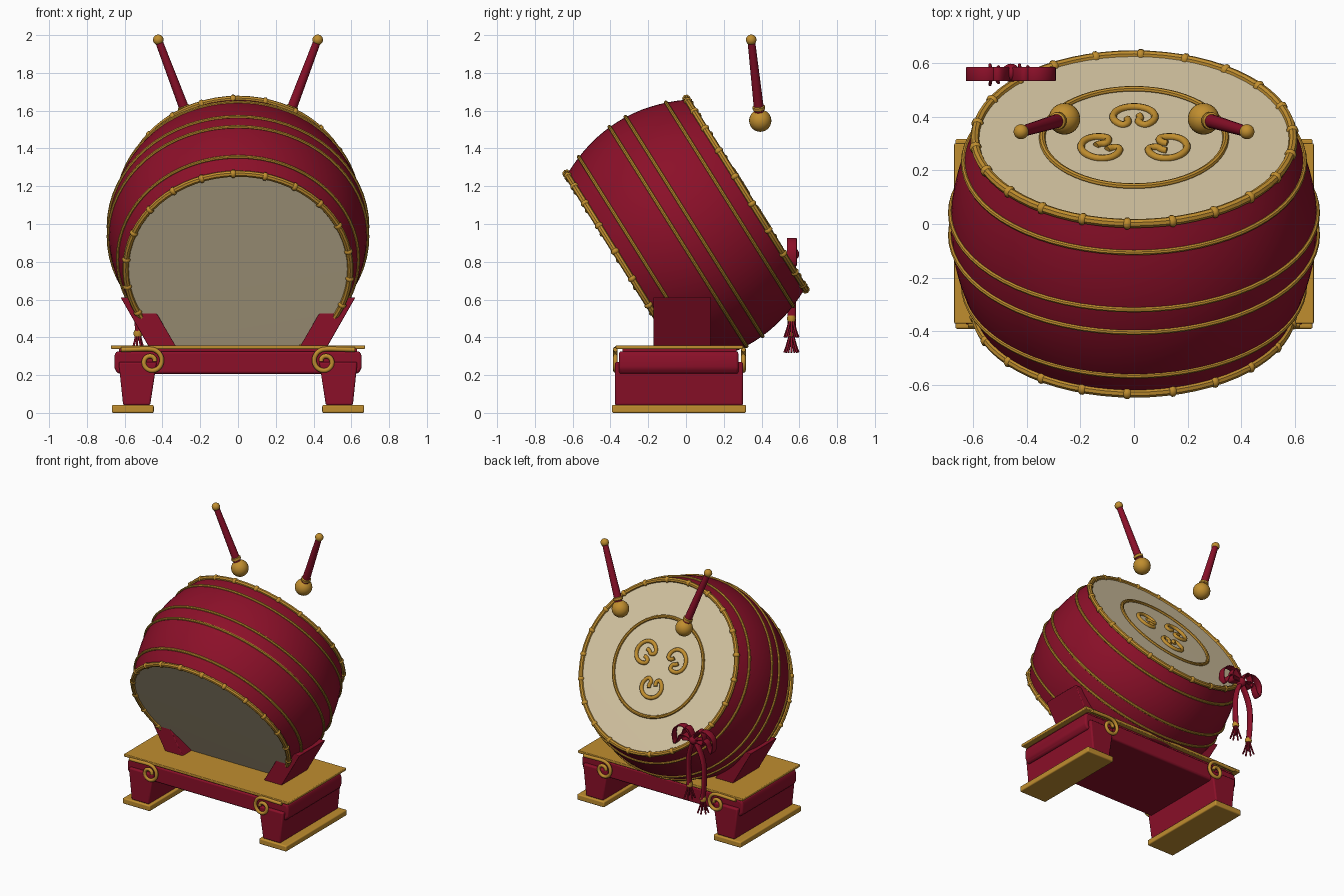
import bpy, bmesh, math
from math import sin, cos, pi, radians
from mathutils import Vector, Matrix

if "Cube" in bpy.data.objects:
    bpy.data.objects.remove(bpy.data.objects["Cube"])


def material(name, rgb):
    m = bpy.data.materials.new(name)
    m.use_nodes = True
    m.diffuse_color = (*rgb, 1)
    bsdf = next(n for n in m.node_tree.nodes if n.type == 'BSDF_PRINCIPLED')
    bsdf.inputs["Base Color"].default_value = (*rgb, 1)
    return m


RED = material("lacquer red", (0.26, 0.005, 0.022))
GOLD = material("gold", (0.53, 0.27, 0.028))
CREAM = material("drum skin cream", (0.68, 0.57, 0.37))

# The drum's own frame: local z runs along its axis, towards the playing head
DRUM = Matrix.Translation((0, 0, 0.96)) @ Matrix.Rotation(radians(-58), 4, 'X')
HALF = 0.374
WORLD = Matrix.Identity(4)


def select(ob):
    bpy.ops.object.select_all(action='DESELECT')
    bpy.context.view_layer.objects.active = ob
    ob.select_set(True)


def finish(bm, name, mat, matrix=WORLD, smooth=True, bevel=0):
    bmesh.ops.recalc_face_normals(bm, faces=bm.faces)
    me = bpy.data.meshes.new(name)
    bm.to_mesh(me)
    bm.free()
    me.materials.append(mat)
    ob = bpy.data.objects.new(name, me)
    bpy.context.collection.objects.link(ob)
    ob.matrix_world = matrix
    if bevel:
        mod = ob.modifiers.new("bevel", 'BEVEL')
        mod.width, mod.segments = bevel, 3
    if smooth:
        select(ob)
        bpy.ops.object.shade_smooth_by_angle(angle=radians(40))
    return ob


def lathe(name, profile, mat, matrix=WORLD, steps=64):
    """Spin (radius, height) points about the local z axis."""
    bm = bmesh.new()
    vs = [bm.verts.new((r, 0, z)) for r, z in profile]
    es = [bm.edges.new(p) for p in zip(vs, vs[1:])]
    bmesh.ops.spin(bm, geom=vs + es, axis=(0, 0, 1), cent=(0, 0, 0),
                   angle=2 * pi, steps=steps)
    bmesh.ops.remove_doubles(bm, verts=bm.verts, dist=0.0002)
    return finish(bm, name, mat, matrix)


def ring(name, radius, z, tube, matrix=DRUM):
    prof = [(radius + tube * cos(a * pi / 4), z + tube * sin(a * pi / 4)) for a in range(9)]
    return lathe(name, prof, GOLD, matrix)


def prism(name, section, y0, y1, mat, bevel=0):
    """Extrude an x-z outline from y0 to y1."""
    bm = bmesh.new()
    face = bm.faces.new([bm.verts.new((x, y0, z)) for x, z in section])
    new = bmesh.ops.extrude_face_region(bm, geom=[face])["geom"]
    bmesh.ops.translate(bm, vec=(0, y1 - y0, 0),
                        verts=[v for v in new if isinstance(v, bmesh.types.BMVert)])
    return finish(bm, name, mat, bevel=bevel)


def box(x0, x1, z0, z1):
    return [(x0, z0), (x1, z0), (x1, z1), (x0, z1)]


def ball(name, centre, r, mat):
    bm = bmesh.new()
    bmesh.ops.create_uvsphere(bm, u_segments=24, v_segments=14, radius=r)
    return finish(bm, name, mat, Matrix.Translation(centre))


def sweep(name, points, mat, tube=0.0, width=0.0, matrix=WORLD):
    """Smooth path swept as a round tube, or as a flat ribbon when width is given."""
    cu = bpy.data.curves.new(name, 'CURVE')
    cu.dimensions = '2D' if width else '3D'
    if width:
        cu.fill_mode = 'NONE'
    cu.extrude, cu.bevel_depth = width / 2, tube
    cu.bevel_resolution, cu.resolution_u = (1 if width else 2), 5
    sp = cu.splines.new('NURBS')
    sp.points.add(len(points) - 1)
    for p, co in zip(sp.points, points):
        p.co = (*co, 1)
    sp.use_endpoint_u, sp.order_u = True, 3
    cu.use_fill_caps = not width
    cu.materials.append(mat)
    ob = bpy.data.objects.new(name, cu)
    bpy.context.collection.objects.link(ob)
    ob.matrix_world = matrix
    select(ob)
    bpy.ops.object.convert(target='MESH')
    bpy.ops.object.shade_smooth_by_angle(angle=radians(50))
    return ob


# Barrel shell
def shell_radius(z):
    return 0.685 - 0.095 * (z / HALF) ** 2


lathe("drum_shell", [(shell_radius(i * HALF / 8), i * HALF / 8) for i in range(-8, 9)], RED, DRUM, 80)

# Skins, jointed rims and bands
for side, label in ((1, "playing"), (-1, "front")):
    end = side * HALF
    lathe(label + "_skin", [(0, end + side * 0.004), (0.595, end + side * 0.002)], CREAM, DRUM)
    ring(label + "_rim", 0.595, end, 0.017)
    for i in range(22):
        a = 2 * pi * i / 22 + 0.1
        at = DRUM @ Matrix.Rotation(a, 4, 'Z') @ Matrix.Translation((0.595, 0, end))
        at = at @ Matrix.Rotation(pi / 2, 4, 'X')
        lathe(label + "_rim_joint", [(0.015, -0.014), (0.023, -0.005), (0.023, 0.005), (0.015, 0.014)],
              GOLD, at, 8)
    for z in (0.05, 0.272):
        ring(label + "_band", shell_radius(z) + 0.002, side * z, 0.01)

# Gold ornament on the playing skin
ring("skin_circle", 0.343, HALF + 0.006, 0.012)
for k in range(3):
    at = DRUM @ Matrix.Rotation(pi / 2 + k * 2 * pi / 3, 4, 'Z') @ Matrix.Translation((0.145, 0, HALF + 0.008))
    arc = [(0.072 * cos(a), 0.08 * sin(a), 0) for a in (radians(-150 + 25 * i) for i in range(13))]
    hook = [(-0.035, -0.012, 0), (-0.012, -0.026, 0), (0.008, -0.02, 0)]
    tip = [(-0.04, 0.018, 0), (-0.015, 0.025, 0)]
    sweep("skin_swirl", hook[::-1] + arc + tip, GOLD, 0.014, matrix=at)

# Stand: slab, neck, apron
Y0, Y1 = -0.372, 0.302
prism("stand_top", box(-0.672, 0.672, 0.338, 0.358), Y0, Y1, GOLD, 0.005)
prism("stand_neck", box(-0.63, 0.63, 0.31, 0.34), Y0 + 0.035, Y1 - 0.035, RED)
prism("stand_apron", [(-0.635, 0.207), (0.635, 0.207), (0.655, 0.235), (0.655, 0.3), (0.645, 0.326),
                      (-0.645, 0.326), (-0.655, 0.3), (-0.655, 0.235)], Y0 + 0.018, Y1 - 0.025, RED, 0.012)

for s, side in ((1, "left"), (-1, "right")):
    def flip(pts):
        return [(s * x, z) for x, z in pts]

    # Legs, foot pads and slanted cradle boards
    prism(side + "_leg", flip([(0.465, 0.04), (0.608, 0.04), (0.632, 0.27), (0.43, 0.27)]),
          Y0 - 0.004, Y1, RED, 0.01)
    prism(side + "_foot", flip(box(0.446, 0.668, 0, 0.042)), -0.392, 0.318, GOLD, 0.008)
    prism(side + "_cradle", flip([(0.33, 0.355), (0.475, 0.355), (0.622, 0.612), (0.48, 0.612)]),
          -0.172, 0.132, RED, 0.005)

    # Corner scrolls
    for y, face in ((Y0 - 0.002, "front"), (Y1 + 0.002, "back")):
        spiral = [(0.468, 0.27)]
        pts = [(0.62, 0.335), (0.56, 0.336)]
        for i in range(16):
            a, r = pi / 2 + i * radians(30), 0.068 - 0.0032 * i
            pts.append((0.46 + r * cos(a), 0.272 + r * sin(a)))
        sweep(side + "_" + face + "_scroll", [(s * x, y, z) for x, z in pts], GOLD, 0.0125)

    # Drumsticks floating above the head
    head, tip = Vector((s * 0.26, 0.393, 1.547)), Vector((s * 0.422, 0.345, 1.975))
    ball(side + "_stick_head", head, 0.059, GOLD)
    ball(side + "_stick_knob", tip, 0.028, GOLD)
    d = tip - head
    at = Matrix.Translation(head) @ d.to_track_quat('Z', 'Y').to_matrix().to_4x4()
    lathe(side + "_stick", [(0, 0.03), (0.027, 0.03), (0.02, d.length), (0, d.length)], RED, at, 16)
    lathe(side + "_stick_collar", [(0.026, 0.06), (0.033, 0.064), (0.033, 0.08), (0.026, 0.084)], GOLD, at, 16)

# Ribbon bow tied at the rim: local x-y is world x-z, ribbon width runs along y
BOW = Matrix.Translation((-0.46, 0.56, 0.84)) @ Matrix.Rotation(pi / 2, 4, 'X')
for s, side in ((1, "left"), (-1, "right")):
    for name, loop in (("outer", [(0, 0), (0.05, 0.08), (0.12, 0.085), (0.17, 0.03), (0.155, -0.07),
                                  (0.125, -0.04), (0.11, 0.02), (0.05, 0.02), (0, 0)]),
                       ("inner", [(0, 0), (0.03, 0.09), (0.08, 0.07), (0.09, -0.02), (0.05, -0.01), (0, 0)])):
        sweep(side + "_" + name + "_bow_loop", [(s * x, z, 0) for x, z in loop], RED, 0.004, 0.045, BOW)
ball("bow_knot", (-0.46, 0.565, 0.84), 0.034, RED)

# Hanging tails with gold collars and tassel strands
for side, x, y, z in (("right", -0.53, 0.545, 0.42), ("left", -0.42, 0.56, 0.5)):
    dx, dz = x + 0.46, z - 0.84
    sweep(side + "_tail", [(0, 0, 0), (dx * 0.9, dz * 0.2, 0), (dx * 1.3, dz * 0.6, 0), (dx, dz, 0)],
          RED, 0.012, 0.022, BOW)
    at = Matrix.Translation((x, 0.558, z))
    lathe(side + "_tassel_collar", [(0, -0.018), (0.02, -0.016), (0.024, 0), (0.02, 0.016), (0, 0.018)],
          GOLD, at, 12)
    for i in range(7):
        a = 2 * pi * i / 7
        u = Vector((cos(a), sin(a), 0))
        sweep(side + "_tassel_strand", [u * 0.008, u * 0.018 + Vector((0, 0, -0.05)),
                                        u * 0.038 + Vector((0, 0, -0.1))], RED, 0.006, matrix=at)
